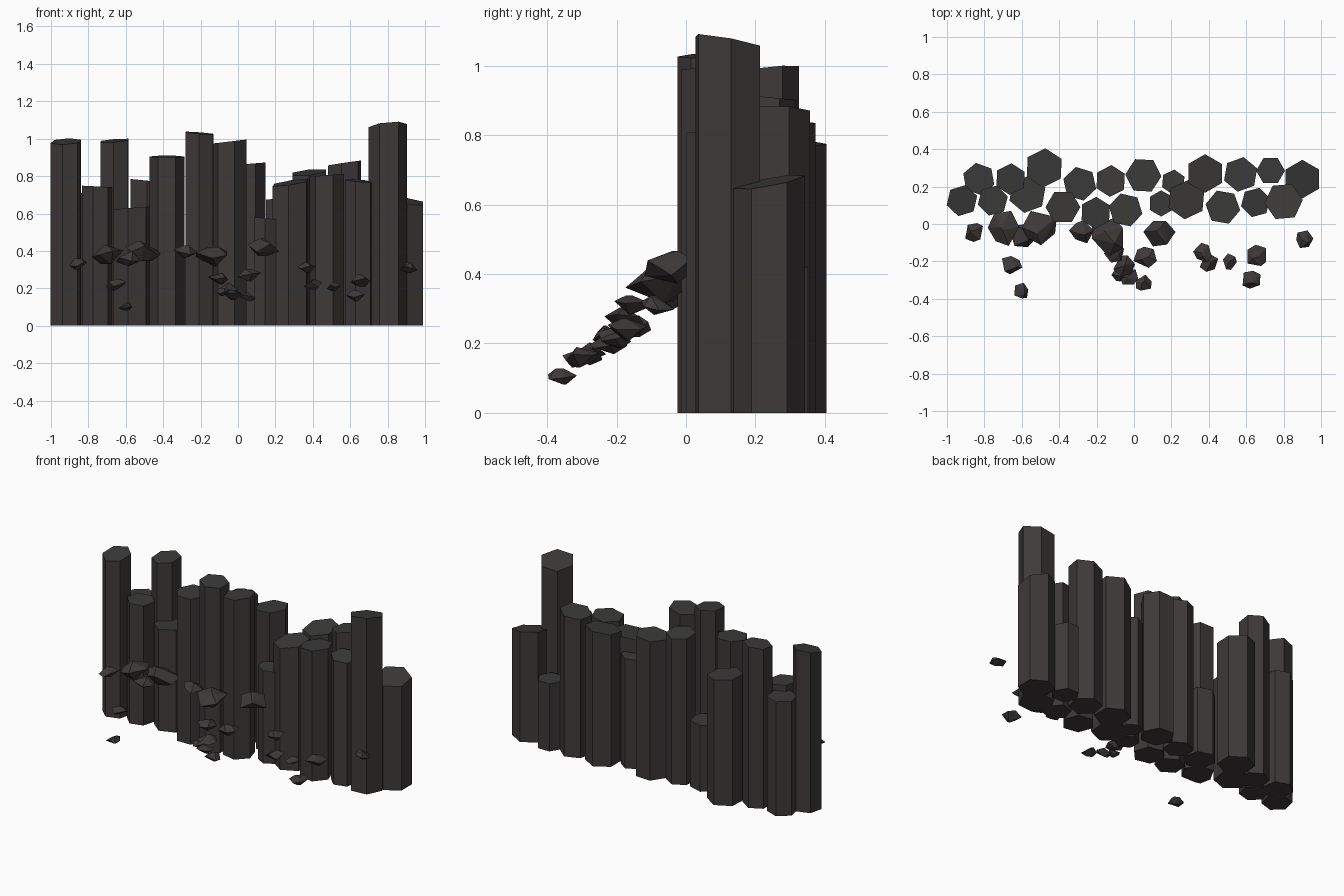
import bpy, bmesh, math, random
from mathutils import Vector

random.seed(4)

def material(name, rgb):
    m = bpy.data.materials.new(name)
    m.diffuse_color = (*rgb, 1)
    return m

basalt = material("dark basalt", (0.047, 0.041, 0.040))
cap = material("weathered basalt", (0.043, 0.042, 0.041))

def finish(bm, name, mats):
    bmesh.ops.recalc_face_normals(bm, faces=bm.faces)
    me = bpy.data.meshes.new(name)
    bm.to_mesh(me)
    bm.free()
    for m in mats:
        me.materials.append(m)
    ob = bpy.data.objects.new(name, me)
    bpy.context.collection.objects.link(ob)
    return ob

# Six-sided column with a sloped top
def column(name, x, y, r, h, turn, sx, sy):
    bm = bmesh.new()
    low, top = [], []
    for i in range(6):
        a = math.radians(turn + 60 * i)
        dx, dy = r * math.cos(a), r * math.sin(a)
        low.append(bm.verts.new((x + dx, y + dy, 0)))
        top.append(bm.verts.new((x + dx, y + dy, h + sx * dx + sy * dy)))
    bm.faces.new(low[::-1])
    bm.faces.new(top).material_index = 1
    for i in range(6):
        j = (i + 1) % 6
        bm.faces.new((low[i], low[j], top[j], top[i]))
    finish(bm, name, (basalt, cap))

# Angular fallen rock: hull of a jittered ring and two off-centre tips
def rock(name, x, y, z, r):
    bm = bmesh.new()
    start = random.uniform(0, 6.28)
    for i in range(6):
        a = start + i * math.tau / 6 + random.uniform(-.3, .3)
        k = r * random.uniform(.85, 1.12)
        bm.verts.new((x + k * math.cos(a), y + k * math.sin(a),
                      z + r * random.uniform(-.3, .3)))
    for s in (-1, 1):
        for _ in range(2):
            off = Vector((random.uniform(-.4, .4), random.uniform(-.4, .4), s * .55))
            bm.verts.new(Vector((x, y, z)) + off * r)
    res = bmesh.ops.convex_hull(bm, input=bm.verts)
    loose = [v for v in bm.verts if not v.link_faces]
    bmesh.ops.delete(bm, geom=loose, context='VERTS')
    finish(bm, name, (basalt,))

# x, y, radius, height, turn, slope x, slope y
back_row = [
    (-.83, .24, .088, .71, 40, 0, 0),
    (-.66, .24, .085, .99, 27, .08, .1),
    (-.48, .30, .105, .775, 27, -.1, 0),
    (-.29, .215, .092, .41, 43, 0, 0),
    (-.125, .23, .085, .91, 27, 0, -.1),
    (.05, .26, .097, .865, 57, .08, 0),
    (.21, .225, .066, .68, 25, .1, 0),
    (.38, .27, .103, .82, 30, .1, .15),
    (.57, .265, .094, .87, 20, .15, -.02),
    (.73, .285, .077, .42, 0, 0, 0),
    (.90, .24, .103, .665, 30, -.12, .18),
]
front_row = [
    (-.92, .125, .085, .985, 17, .05, .2),
    (-.755, .125, .083, .745, 15, -.05, 0),
    (-.57, .16, .102, .63, 20, .08, 0),
    (-.38, .09, .093, .905, 0, 0, .05),
    (-.205, .06, .085, 1.03, 28, -.08, .05),
    (-.045, .075, .092, .985, 47, .12, 0),
    (.145, .11, .07, .575, 30, -.1, 0),
    (.28, .13, .105, .765, 25, .15, .12),
    (.475, .09, .094, .805, 50, .08, 0),
    (.65, .115, .081, .775, 15, -.1, .08),
    (.80, .12, .103, 1.07, 5, .1, -.18),
]
for label, row in (("back", back_row), ("front", front_row)):
    for i, c in enumerate(row):
        column(f"{label}_column_{i + 1}", *c)

# x, y, z, radius
rocks = [
    (-.855, -.045, .33, .055), (-.70, -.02, .38, .092), (-.59, -.06, .36, .072),
    (-.50, -.02, .40, .098), (-.28, -.04, .395, .062), (-.14, -.07, .37, .095),
    (.135, -.05, .42, .085), (.91, -.085, .31, .05), (.66, -.175, .24, .06),
    (.63, -.30, .16, .054), (.51, -.20, .21, .042), (.37, -.155, .31, .05),
    (.40, -.21, .22, .05), (.06, -.175, .27, .06), (-.10, -.155, .25, .056),
    (-.055, -.225, .20, .056), (-.02, -.285, .165, .05), (.05, -.32, .155, .045),
    (-.655, -.22, .22, .057), (-.60, -.36, .105, .042), (-.085, -.27, .18, .04),
]
for i, p in enumerate(rocks):
    rock(f"fallen_rock_{i + 1}", *p)
